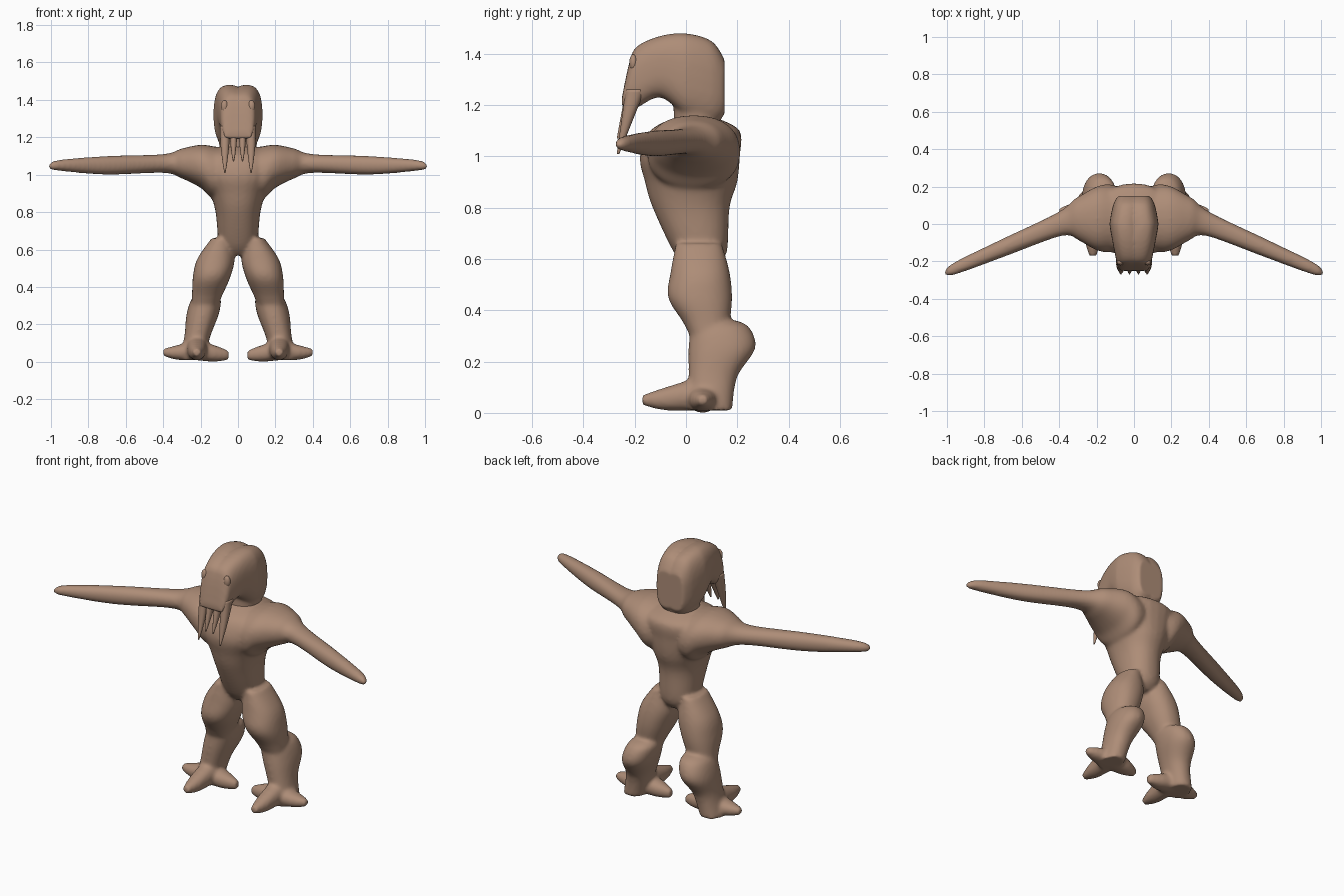
import bpy
import bmesh
from math import cos, sin, tau, copysign

default_cube = bpy.data.objects.get("Cube")
if default_cube:
    bpy.data.objects.remove(default_cube, do_unlink=True)

skin = bpy.data.materials.new("brown skin")
skin.use_nodes = True
skin_tone = (0.42, 0.265, 0.185, 1)
skin.diffuse_color = skin_tone
skin.node_tree.nodes["Principled BSDF"].inputs["Base Color"].default_value = skin_tone

SIDES = 28
STEPS = 6


def spline(before, start, end, after, t):
    """Catmull-Rom blend of one value."""
    slope_in = (end - before) / 2
    slope_out = (after - start) / 2
    rise = end - start
    bend = 3 * rise - 2 * slope_in - slope_out
    twist = slope_in + slope_out - 2 * rise
    return start + t * (slope_in + t * (bend + t * twist))


def smooth_rows(rows):
    """Fill in extra rows along a smooth curve through the given ones."""
    padded = [rows[0], *rows, rows[-1]]
    for group in zip(padded, padded[1:], padded[2:], padded[3:]):
        for step in range(STEPS):
            yield [spline(*values, step / STEPS) for values in zip(*group)]
    yield rows[-1]


def rounded(angle, power):
    """Point on a unit oval; a higher power makes it squarer."""
    return [copysign(abs(value) ** (2 / power), value) for value in (cos(angle), sin(angle))]


def loft(bm, axis, centre, rows, side=1, power=2.2):
    """Closed skin through ovals; each row is position, half width, low, high."""
    rings = []
    for position, half, low, high in smooth_rows(rows):
        ring = []
        for k in range(SIDES):
            across, along = rounded(tau * k / SIDES, power)
            u = centre(position) + half * across
            v = (low + high) / 2 + (high - low) / 2 * along
            x, y, z = {"x": (position, u, v), "y": (u, position, v), "z": (u, v, position)}[axis]
            ring.append(bm.verts.new((side * x, y, z)))
        rings.append(ring)
    faces = [bm.faces.new(rings[0]), bm.faces.new(rings[-1])]
    for ring, following in zip(rings, rings[1:]):
        for k in range(SIDES):
            faces.append(bm.faces.new((ring[k - 1], ring[k], following[k], following[k - 1])))
    bmesh.ops.recalc_face_normals(bm, faces=faces)


def make_object(name, bm):
    """Turn a finished mesh into a smooth, coloured object."""
    mesh = bpy.data.meshes.new(name)
    bm.to_mesh(mesh)
    bm.free()
    result = bpy.data.objects.new(name, mesh)
    bpy.context.collection.objects.link(result)
    bpy.ops.object.select_all(action="DESELECT")
    bpy.context.view_layer.objects.active = result
    result.select_set(True)
    mesh.materials.append(skin)
    bpy.ops.object.shade_smooth()
    return result


def fuse(target, iterations):
    """Melt overlapping parts into one soft surface."""
    remesh = target.modifiers.new("fuse", "REMESH")
    remesh.mode = "VOXEL"
    remesh.voxel_size = 0.01
    remesh.use_smooth_shade = True
    soften = target.modifiers.new("soften", "SMOOTH")
    soften.iterations = iterations
    for modifier in ("fuse", "soften"):
        bpy.ops.object.modifier_apply(modifier=modifier)
    target.data.materials.clear()
    target.data.materials.append(skin)


# Centre lines of the parts
def middle(position):
    return 0


def arm_sweep(x):
    return min(.03, .17 - .425 * x)


def leg_lean(z):
    return .25 - .24 * z


def front_toe_line(y):
    return .22


def side_toe_line(x):
    return .065


def lobe_line(y):
    return .047 - abs(y) / 10


# Torso
body = bmesh.new()
loft(body, "z", middle, [
    (.57, .05, 0, .12),
    (.63, .1, -.05, .16),
    (.8, .12, -.13, .17),
    (.9, .15, -.16, .2),
    (1, .2, -.18, .21),
    (1.1, .2, -.14, .21),
    (1.15, .1, -.05, .12)])

for side in (1, -1):
    # Shoulder and tapering arm
    loft(body, "x", arm_sweep, [
        (0, .14, .95, 1.13),
        (.12, .18, .87, 1.15),
        (.2, .17, .93, 1.16),
        (.3, .115, .98, 1.14),
        (.4, .067, 1.01, 1.11),
        (.7, .05, 1, 1.1),
        (.95, .035, 1.02, 1.08),
        (1.01, .015, 1.03, 1.06)], side)
    # Thigh
    loft(body, "z", leg_lean, [
        (.66, .05, -.04, .14),
        (.55, .1, -.06, .17),
        (.45, .1, -.07, .18),
        (.35, .08, -.01, .17),
        (.25, .06, .04, .15)], side)
    # Calf and heel
    loft(body, "z", leg_lean, [
        (.36, .05, .06, .2),
        (.33, .08, .02, .25),
        (.25, .086, .01, .27),
        (.14, .07, .01, .2),
        (.01, .065, .01, .18)], side)
    # Front, outer and inner toes
    loft(body, "y", front_toe_line, [
        (.08, .06, .01, .15),
        (-.08, .045, .01, .1),
        (-.17, .02, .03, .07)], side)
    loft(body, "x", side_toe_line, [
        (.2, .07, .01, .12),
        (.32, .05, .01, .09),
        (.4, .02, .03, .07)], side)
    loft(body, "x", side_toe_line, [
        (.24, .07, .01, .12),
        (.13, .05, 0, .09),
        (.05, .02, .01, .06)], side)
fuse(make_object("body", body), iterations=9)

# Neck and two-lobed head
head = bmesh.new()
loft(head, "z", middle, [
    (1.07, .09, -.05, .13),
    (1.2, .105, -.05, .14),
    (1.3, .11, -.08, .14)])
for side in (1, -1):
    loft(head, "y", lobe_line, [
        (.15, .055, 1.16, 1.38),
        (.1, .075, 1.13, 1.45),
        (0, .084, 1.16, 1.48),
        (-.1, .077, 1.23, 1.47),
        (-.19, .068, 1.19, 1.43),
        (-.22, .065, 1.19, 1.37),
        (-.25, .055, 1.19, 1.23)], side, power=2.6)
fuse(make_object("head", head), iterations=6)


def add_tentacle(name, side, offset, length, width):
    """Hanging face tentacle that thins and leans forward to its tip."""
    def hang(z):
        return offset

    rows = []
    for t in (0, .4, .8, 1):
        half = width * (1 - t * t) + .003
        rows.append((1.26 - length * t, half, -.235 - .035 * t, -.16 - .1 * t))
    tentacle = bmesh.new()
    loft(tentacle, "z", hang, rows, side)
    make_object(name, tentacle)


# Face tentacles and eyes
for side, word in ((1, "left"), (-1, "right")):
    add_tentacle(word + "_outer_tentacle", side, offset=.07, length=.25, width=.024)
    add_tentacle(word + "_inner_tentacle", side, offset=.024, length=.19, width=.018)
    eye = bmesh.new()
    bmesh.ops.create_uvsphere(eye, u_segments=20, v_segments=12, radius=1)
    bmesh.ops.scale(eye, vec=(.02, .016, .033), verts=eye.verts)
    bmesh.ops.translate(eye, vec=(side * .072, -.205, 1.365), verts=eye.verts)
    make_object(word + "_eye", eye)
